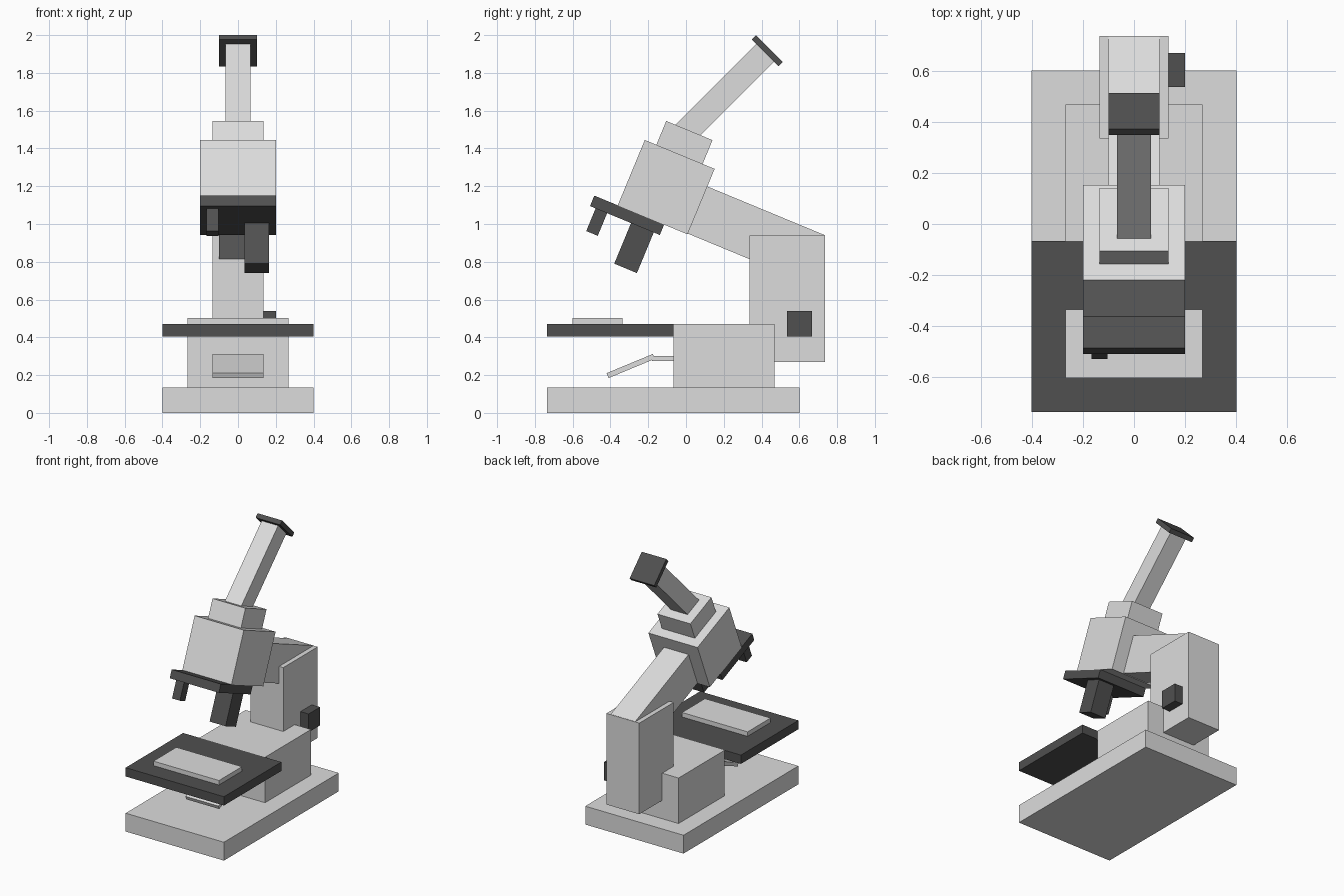
import bpy
import math
from mathutils import Matrix

if "Cube" in bpy.data.objects:
    bpy.data.objects.remove(bpy.data.objects["Cube"])


def material(name, value):
    m = bpy.data.materials.new(name)
    m.diffuse_color = (value, value, value, 1)
    m.use_nodes = True
    m.node_tree.nodes["Principled BSDF"].inputs["Base Color"].default_value = m.diffuse_color
    return m


LIGHT = material("light_grey", 0.72)
DARK = material("dark_grey", 0.08)


def box(name, mat, size, centre, tilt=0):
    """Box of the given size, tilted in degrees about the x axis."""
    bpy.ops.mesh.primitive_cube_add(size=1)
    ob = bpy.context.object
    ob.name = name
    ob.data.transform(Matrix.Diagonal((*size, 1)))
    ob.location = centre
    ob.rotation_euler.x = math.radians(tilt)
    ob.data.materials.append(mat)
    return ob


def span(name, mat, x, y, z):
    """Upright box given by its ranges."""
    r = (x, y, z)
    return box(name, mat, [b - a for a, b in r], [(a + b) / 2 for a, b in r])


# Foot, lower body and rear column
span("base", LIGHT, (-0.4, 0.4), (-0.735, 0.6), (0, 0.135))
span("lower_body", LIGHT, (-0.267, 0.267), (-0.067, 0.468), (0.135, 0.47))
span("column", LIGHT, (-0.134, 0.134), (0.335, 0.735), (0.27, 0.94))
span("focus_knob", DARK, (0.134, 0.2), (0.535, 0.668), (0.405, 0.54))

# Stage with specimen slide
span("stage", DARK, (-0.4, 0.4), (-0.735, -0.067), (0.405, 0.47))
span("slide", LIGHT, (-0.267, 0.267), (-0.602, -0.335), (0.47, 0.503))

# Mirror under the stage
span("mirror_bracket", LIGHT, (-0.134, 0.134), (-0.18, -0.067), (0.274, 0.3))
box("mirror", LIGHT, (0.268, 0.265, 0.028), (-0.0, -0.293, 0.248), 22.5)

# Tilted optical head, all sharing one angle
TILT = -22.5
box("arm", LIGHT, (0.2, 0.70, 0.27), (0, 0.358, 0.951), TILT)
box("head", LIGHT, (0.4, 0.4, 0.375), (0, -0.105, 1.195), TILT)
box("neck", LIGHT, (0.268, 0.265, 0.14), (0, -0.009, 1.43), TILT)
box("nosepiece", DARK, (0.4, 0.4, 0.06), (0, -0.312, 1.046), TILT)
box("large_objective", DARK, (0.13, 0.13, 0.24), (0.1, -0.274, 0.876), TILT)
box("small_objective", DARK, (0.064, 0.066, 0.134), (-0.135, -0.472, 1.012), TILT)

# Viewing tube and eyepiece
box("tube", LIGHT, (0.134, 0.134, 0.65), (0, 0.2, 1.6875), -45)
box("eyepiece", DARK, (0.2, 0.2, 0.033), (0, 0.43, 1.9175), -45)
